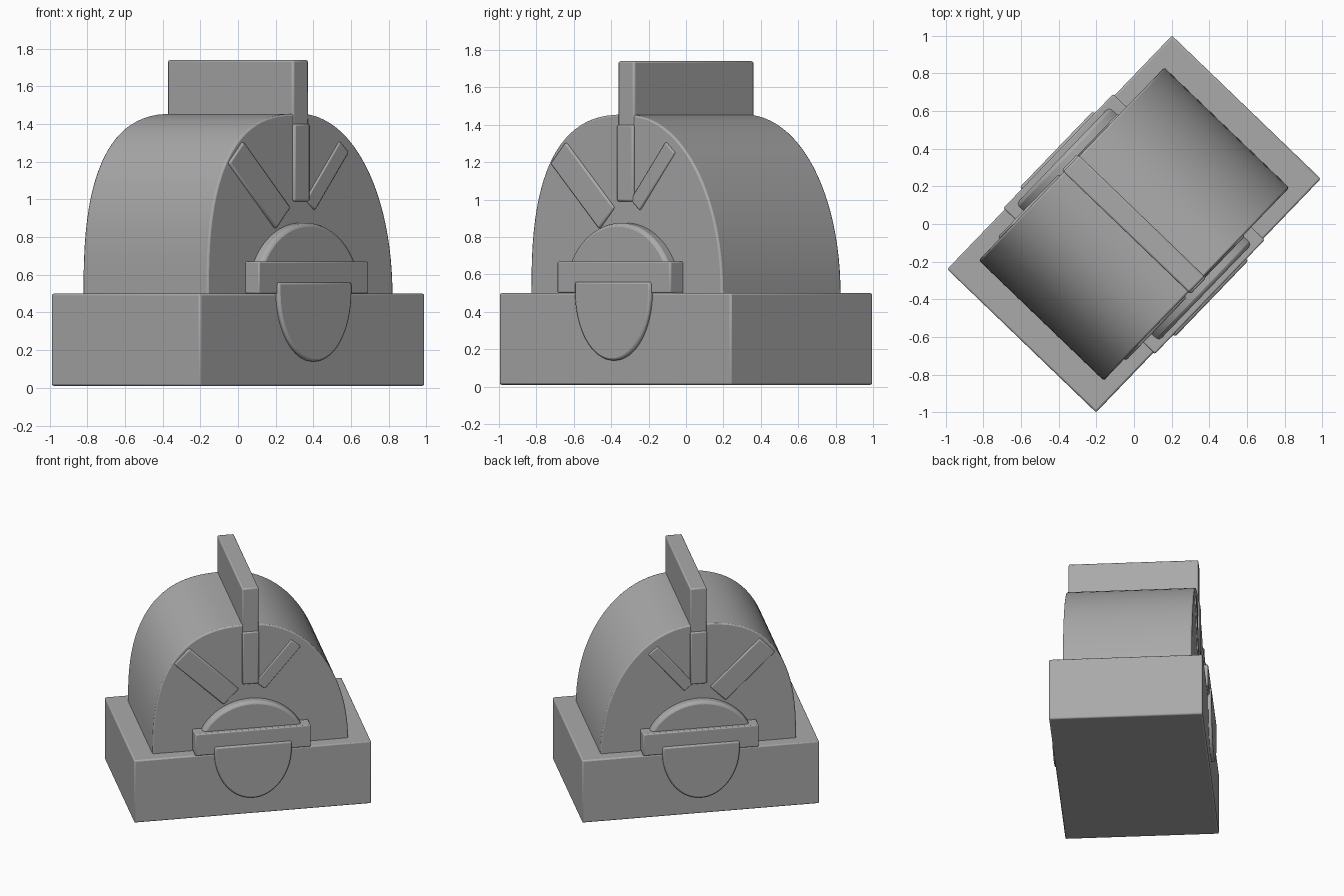
import bpy, bmesh, math
from mathutils import Matrix

cube = bpy.data.objects.get("Cube")
if cube:
    bpy.data.objects.remove(cube, do_unlink=True)

grey = bpy.data.materials.new("plain_grey")
grey.use_nodes = True
tone = (0.40, 0.40, 0.40, 1)
grey.diffuse_color = tone
grey.node_tree.nodes["Principled BSDF"].inputs["Base Color"].default_value = tone

# The whole model is turned about the vertical axis
TURN = Matrix.Rotation(math.radians(46.1), 4, 'Z')


def extrude(name, profile, y0, y1, bevel=0.01, flip=False):
    """Solid from an (x, z) outline, extruded from y0 to y1."""
    bm = bmesh.new()
    face = bm.faces.new([bm.verts.new((x, y0, z)) for x, z in profile])
    moved = bmesh.ops.extrude_face_region(bm, geom=[face])["geom"]
    for v in moved:
        if isinstance(v, bmesh.types.BMVert):
            v.co.y = y1
    if flip:
        for v in bm.verts:
            v.co.y *= -1
    bmesh.ops.recalc_face_normals(bm, faces=bm.faces)
    mesh = bpy.data.meshes.new(name)
    bm.to_mesh(mesh)
    bm.free()
    mesh.materials.append(grey)
    obj = bpy.data.objects.new(name, mesh)
    bpy.context.collection.objects.link(obj)
    obj.matrix_world = TURN
    if bevel:
        mod = obj.modifiers.new("soft_edges", 'BEVEL')
        mod.width, mod.segments = bevel, 2
        mod.limit_method = 'ANGLE'
        mod.angle_limit = math.radians(40)
    bpy.ops.object.select_all(action='DESELECT')
    obj.select_set(True)
    bpy.context.view_layer.objects.active = obj
    bpy.ops.object.shade_smooth_by_angle(angle=math.radians(35))
    return obj


def rect(x0, x1, z0, z1):
    return [(x0, z0), (x1, z0), (x1, z1), (x0, z1)]


def arc(rx, rz, z, n=32, power_left=2.0, power_right=2.0):
    """Half oval outline, right to left; a negative rz hangs it downward."""
    pts = []
    for i in range(n + 1):
        a = math.pi * i / n
        c, s = math.cos(a), math.sin(a)
        p = power_right if c > 0 else power_left
        pts.append((math.copysign(rx * abs(c) ** (2 / p), c),
                    z + rz * max(s, 0) ** (2 / p)))
    return pts


def bar(xa, za, xb, zb, width):
    """Outline of a slanted strip between two points."""
    dx, dz = xb - xa, zb - za
    k = width / 2 / math.hypot(dx, dz)
    nx, nz = -dz * k, dx * k
    return [(xa + nx, za + nz), (xb + nx, zb + nz),
            (xb - nx, zb - nz), (xa - nx, za - nz)]


# Main body
extrude("base_block", rect(-0.86, 0.86, 0.01, 0.5), -0.548, 0.548)
vault = arc(0.71, 0.965, 0.49, 48, 2.65, 2.05)
extrude("vaulted_body", [(0.71, 0.4)] + vault + [(-0.71, 0.4)], -0.46, 0.46)
extrude("top_fin", rect(-0.06, 0.06, 1.3, 1.74), -0.463, 0.463)

# Matching details on both broad faces
for side, flip in (("front", False), ("back", True)):
    extrude(side + "_arch", arc(0.40, 0.38, 0.495), -0.525, -0.4, 0.02, flip)
    extrude(side + "_crossbar", rect(-0.42, 0.42, 0.5, 0.67), -0.558, -0.4, 0.008, flip)
    bowl = [(0.28, 0.56)] + arc(0.28, -0.37, 0.51) + [(-0.28, 0.56)]
    extrude(side + "_bowl", bowl, -0.572, -0.5, 0.012, flip)
    # Shallow ribs fanning out above the arch
    extrude(side + "_middle_rib", rect(-0.06, 0.06, 0.99, 1.4), -0.474, -0.44, 0.01, flip)
    extrude(side + "_wide_rib", bar(-0.14, 0.9, -0.50, 1.25, 0.16), -0.472, -0.44, 0.01, flip)
    extrude(side + "_narrow_rib", bar(0.07, 0.97, 0.33, 1.28, 0.09), -0.469, -0.44, 0.008, flip)
